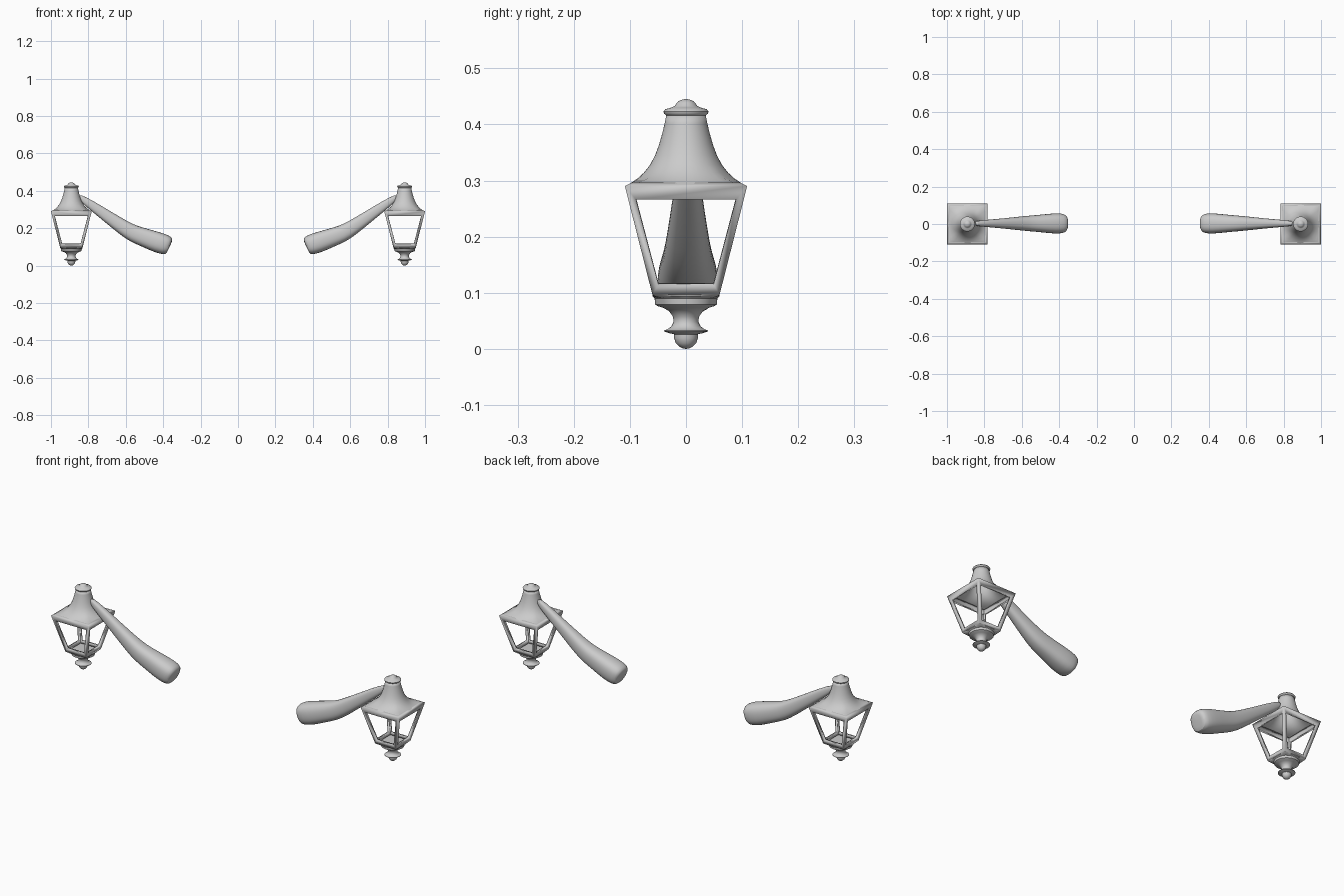
import bpy, bmesh, math
from mathutils import Vector

if "Cube" in bpy.data.objects:
    bpy.data.objects.remove(bpy.data.objects["Cube"])

CX = 0.891   # lantern centre
N = 48


def finish(name, bm, angle=35, solid=0.0, subsurf=0):
    bmesh.ops.remove_doubles(bm, verts=bm.verts, dist=1e-5)
    bmesh.ops.recalc_face_normals(bm, faces=bm.faces)
    me = bpy.data.meshes.new(name)
    bm.to_mesh(me)
    bm.free()
    ob = bpy.data.objects.new(name, me)
    bpy.context.collection.objects.link(ob)
    bpy.ops.object.select_all(action='DESELECT')
    ob.select_set(True)
    bpy.context.view_layer.objects.active = ob
    if subsurf:
        ob.modifiers.new("smooth", 'SUBSURF').levels = subsurf
    if solid:
        m = ob.modifiers.new("thickness", 'SOLIDIFY')
        m.thickness = solid
        m.offset = -1
        m.use_even_offset = True
    ob.modifiers.new("pair", 'MIRROR').use_clip = False
    bpy.ops.object.shade_smooth_by_angle(angle=math.radians(angle))
    return ob


def loft(bm, rings, caps):
    loops = [[bm.verts.new(p) for p in r] for r in rings]
    for a, b in zip(loops, loops[1:]):
        n = len(a)
        for i in range(n):
            bm.faces.new((a[i], a[(i + 1) % n], b[(i + 1) % n], b[i]))
    for i in caps:
        bm.faces.new(loops[i])


def turned(name, profile, caps, solid=0.0):
    # profile: radius, height, squareness (1 square, 0 round)
    bm = bmesh.new()
    rings = []
    for r, z, w in profile:
        ring = []
        for i in range(N):
            a = 2 * math.pi * i / N
            c, s = math.cos(a), math.sin(a)
            k = r * (w / max(abs(c), abs(s)) + 1 - w)
            ring.append((CX + k * c, k * s, z))
        rings.append(ring)
    loft(bm, rings, caps)
    return finish(name, bm, 40, solid)


# Bell roof: square eave blending into a round bell, hollow below
turned("bell_roof", [(.1085, .289, 1), (.104, .2925, .9), (.096, .297, .55), (.086, .304, .25),
                     (.075, .314, .08), (.064, .328, 0), (.055, .345, 0), (.048, .364, 0),
                     (.042, .385, 0), (.038, .402, 0), (.035, .417, 0)], [], .004)

# Roof cap and knob
turned("roof_finial", [(.034, .415, 0), (.039, .419, 0), (.040, .423, 0), (.037, .427, 0),
                       (.026, .430, 0), (.020, .433, 0), (.017, .438, 0), (.012, .442, 0),
                       (.006, .4445, 0), (.001, .445, 0)], [0, -1])

# Turned base and drop
turned("base_drop", [(.060, .097, 1), (.060, .094, .8), (.056, .090, .1), (.055, .079, 0),
                     (.050, .076, 0), (.040, .073, 0), (.030, .067, 0), (.023, .057, 0),
                     (.022, .048, 0), (.026, .040, 0), (.033, .035, 0), (.039, .033, 0),
                     (.039, .031, 0), (.030, .028, 0), (.021, .026, 0), (.021, .019, 0),
                     (.018, .010, 0), (.012, .004, 0), (.006, .001, 0), (.001, 0, 0)], [0, -1])

# Tapered four-sided window frame
bm = bmesh.new()
ZT, ZB, HT, HB = .290, .097, .109, .060


def depth(z):
    return HB + (HT - HB) * (z - ZB) / (ZT - ZB)


outer = [(-HB, ZB), (HB, ZB), (HT, ZT), (-HT, ZT)]
inner = [(-.049, .114), (.049, .114), (.089, .266), (-.089, .266)]
for k in range(4):
    c, s = round(math.cos(k * math.pi / 2)), round(math.sin(k * math.pi / 2))

    def vert(p):
        u, z = p
        d = depth(z)
        return bm.verts.new((CX + c * d - s * u, s * d + c * u, z))
    o = [vert(p) for p in outer]
    n = [vert(p) for p in inner]
    for i in range(4):
        j = (i + 1) % 4
        bm.faces.new((o[i], o[j], n[j], n[i]))
finish("window_frame", bm, 25, .014)

# Bent arm swelling towards its free end: x, z, half height, half width
path = [(.364, .103, .030, .030), (.368, .105, .046, .046), (.385, .111, .054, .054),
        (.43, .124, .056, .055), (.50, .150, .050, .047), (.56, .171, .046, .042),
        (.61, .201, .041, .037), (.70, .264, .032, .027), (.78, .321, .025, .020),
        (.86, .376, .014, .013)]
bm = bmesh.new()
rings = []
for i, (x, z, hh, hw) in enumerate(path):
    a, b = path[max(i - 1, 0)], path[min(i + 1, len(path) - 1)]
    t = Vector((b[0] - a[0], 0, b[1] - a[1])).normalized()
    up = Vector((-t.z, 0, t.x))
    ring = []
    for k in range(20):
        ang = 2 * math.pi * k / 20
        c, s = math.cos(ang), math.sin(ang)
        e = 0.8  # slightly squared section
        u = math.copysign(abs(c) ** e, c) * hw
        v = math.copysign(abs(s) ** e, s) * hh
        ring.append(Vector((x, .003 + u, z)) + up * v)
    rings.append(ring)
loft(bm, rings, [0, -1])
finish("bracket_arm", bm, 50, 0, 1)
